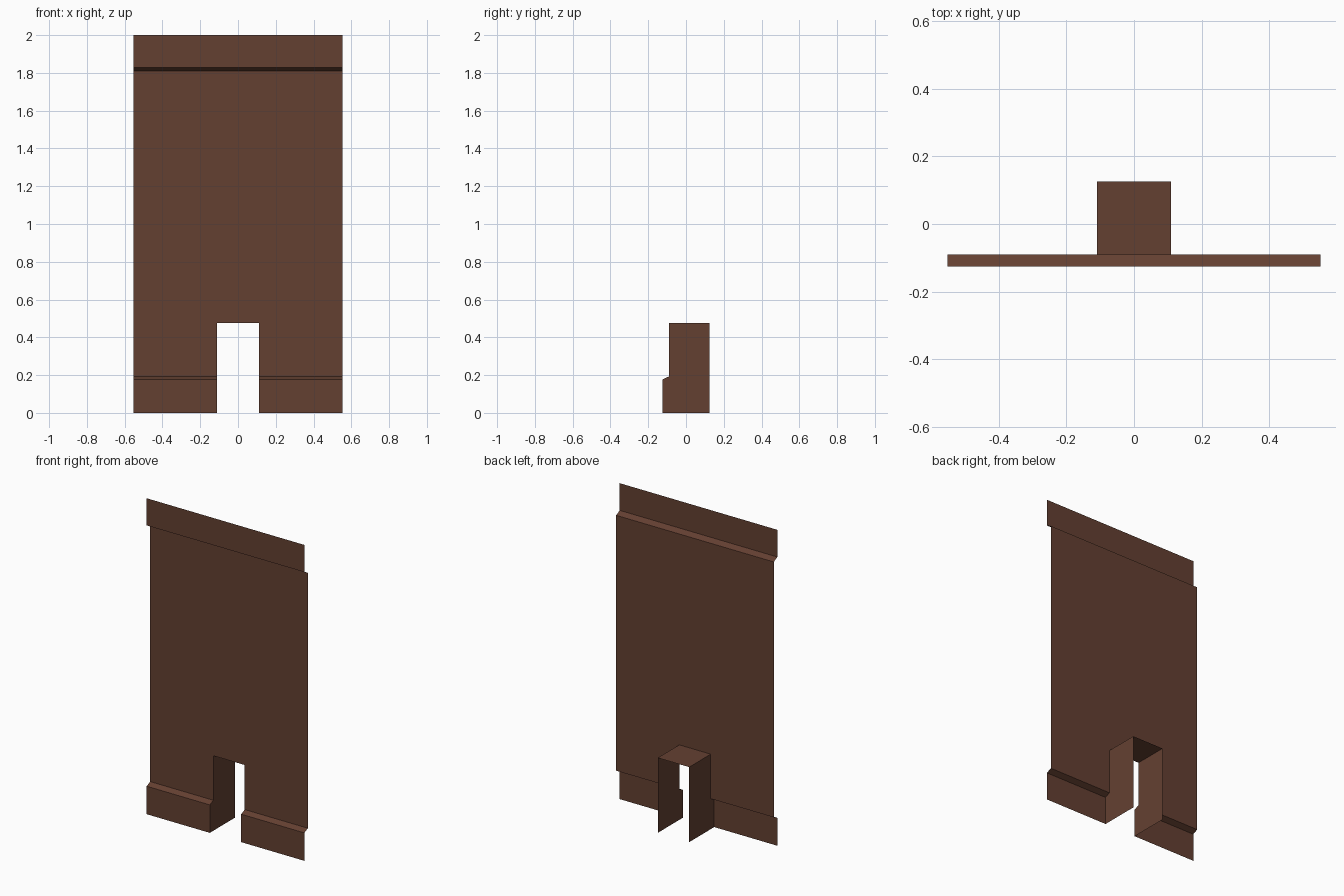
import bpy, bmesh

if "Cube" in bpy.data.objects:
    bpy.data.objects.remove(bpy.data.objects["Cube"])

W, D = 0.11, 0.475           # half width and height of the doorway
# Wall profile (y, z), bottom to top
PROFILE = [(-0.125, 0), (-0.125, 0.177), (-0.09, 0.193), (-0.09, D),
           (-0.09, 1.81), (-0.125, 1.828), (-0.125, 2.0)]
XS = [-0.552, -W, W, 0.552]

brown = bpy.data.materials.new("dark brown")
brown.diffuse_color = (0.127, 0.051, 0.031, 1)
brown.use_nodes = True
brown.node_tree.nodes["Principled BSDF"].inputs["Base Color"].default_value = brown.diffuse_color


def finish(bm, name):
    bmesh.ops.remove_doubles(bm, verts=bm.verts, dist=1e-5)
    me = bpy.data.meshes.new(name)
    bm.to_mesh(me)
    bm.free()
    me.materials.append(brown)
    ob = bpy.data.objects.new(name, me)
    bpy.context.collection.objects.link(ob)


def face(bm, pts):
    bm.faces.new([bm.verts.new(p) for p in pts])


# Wall panel: profile swept across x, leaving the doorway open
bm = bmesh.new()
for i, (x0, x1) in enumerate(zip(XS, XS[1:])):
    for (y0, z0), (y1, z1) in zip(PROFILE, PROFILE[1:]):
        if i == 1 and z1 <= D:
            continue
        face(bm, [(x0, y0, z0), (x1, y0, z0), (x1, y1, z1), (x0, y1, z1)])
finish(bm, "wall_panel")

# Doorway lining: two side sheets following the profile, and a ceiling
bm = bmesh.new()
side = PROFILE[:4] + [(0.125, D), (0.125, 0)]
face(bm, [(W, y, z) for y, z in reversed(side)])
face(bm, [(-W, y, z) for y, z in side])
face(bm, [(-W, -0.09, D), (-W, 0.125, D), (W, 0.125, D), (W, -0.09, D)])
# Sides and ceiling face into the passage
bm.normal_update()
for f in bm.faces:
    c = f.calc_center_median()
    if f.normal.x * c.x > 0 or f.normal.z > 0.5:
        f.normal_flip()
finish(bm, "doorway_lining")
